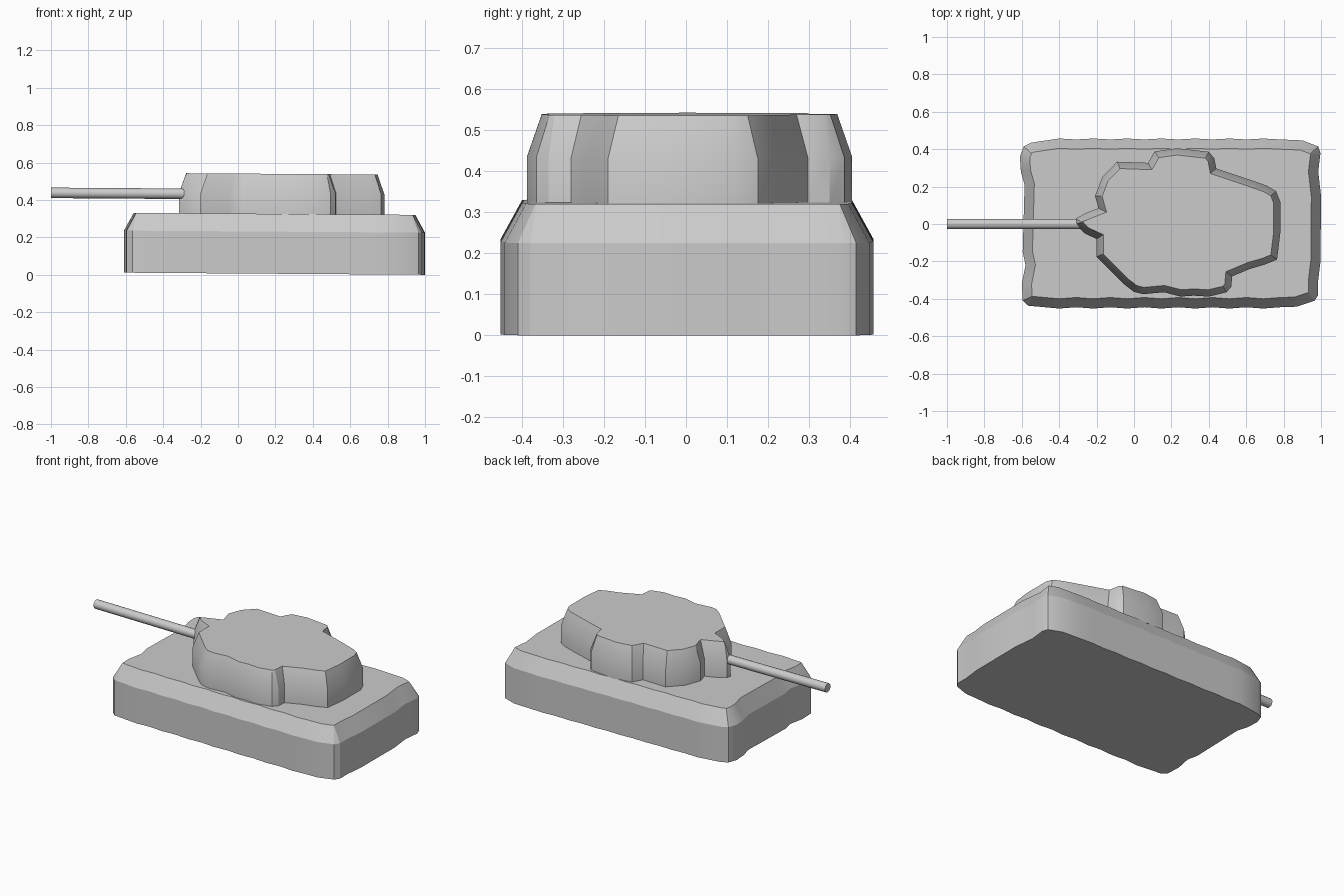
import bpy, bmesh, math
from mathutils import Vector

if "Cube" in bpy.data.objects:
    bpy.data.objects.remove(bpy.data.objects["Cube"])

TILT = 0.007  # the whole model sits very slightly nose-up


def lift(x, z):
    return z + TILT * (1 - x)


def inset(points, d):
    """Mitred inward offset of a counter-clockwise outline."""
    result = []
    n = len(points)
    for i in range(n):
        a, b, c = (Vector(points[k % n]) for k in (i - 1, i, i + 1))
        u, v = (b - a).normalized(), (c - b).normalized()
        n1, n2 = Vector((-u.y, u.x)), Vector((-v.y, v.x))
        m = n1 + n2
        result.append(b + m * (d / max(1 + n1.dot(n2), 0.5)))
    return result


def finish(name, bm, angle=28):
    bmesh.ops.recalc_face_normals(bm, faces=bm.faces)
    mesh = bpy.data.meshes.new(name)
    bm.to_mesh(mesh)
    bm.free()
    ob = bpy.data.objects.new(name, mesh)
    bpy.context.collection.objects.link(ob)
    bpy.ops.object.select_all(action='DESELECT')
    ob.select_set(True)
    bpy.context.view_layer.objects.active = ob
    bpy.ops.object.shade_smooth_by_angle(angle=math.radians(angle))
    return ob


def slab(name, outline, z0, z1, z2, d):
    """Vertical wall from z0 to z1, then a sloped edge up to a flat roof at z2."""
    bm = bmesh.new()
    levels = [(outline, z0), (outline, z1), (inset(outline, d), z2)]
    rings = [[bm.verts.new((p[0], p[1], lift(p[0], z))) for p in pts]
             for pts, z in levels]
    n = len(outline)
    for lo, hi in zip(rings, rings[1:]):
        for i in range(n):
            j = (i + 1) % n
            bm.faces.new((lo[i], lo[j], hi[j], hi[i]))
    bm.faces.new(rings[0][::-1])
    bm.faces.new(rings[-1])
    return finish(name, bm)


# Hull: rounded rectangle with gently rippled long sides
ripple = [-0.40 + 0.091 * i for i in range(14)]
hull = [(-0.595, -0.41), (-0.565, -0.437)]
hull += [(x, -0.452 + 0.007 * (i % 2)) for i, x in enumerate(ripple)]
hull += [(0.87, -0.442), (0.965, -0.41), (0.985, -0.38), (0.985, -0.30),
         (0.997, -0.20), (1.0, 0.15), (0.985, 0.28), (0.997, 0.38),
         (0.985, 0.415), (0.90, 0.447)]
hull += [(x, 0.457 - 0.005 * (i % 2)) for i, x in reversed(list(enumerate(ripple)))]
hull += [(-0.55, 0.435), (-0.59, 0.415), (-0.61, 0.36), (-0.605, 0.28), (-0.585, 0.21),
         (-0.595, -0.15), (-0.58, -0.22), (-0.60, -0.32)]
slab("hull", hull, 0.0, 0.225, 0.32, 0.052)

# Turret: irregular outline with a narrow mantlet nose at the front
turret = [(-0.315, 0.0), (-0.265, -0.05), (-0.20, -0.08), (-0.2, -0.175),
          (-0.05, -0.325), (0.0, -0.363), (0.05, -0.375), (0.16, -0.365),
          (0.25, -0.388), (0.32, -0.383), (0.40, -0.388), (0.495, -0.365),
          (0.52, -0.335), (0.525, -0.28), (0.62, -0.24), (0.70, -0.217),
          (0.765, -0.19), (0.782, -0.05), (0.782, 0.12), (0.76, 0.175),
          (0.71, 0.205), (0.62, 0.237), (0.44, 0.297), (0.43, 0.35),
          (0.40, 0.386), (0.23, 0.405), (0.11, 0.388), (0.075, 0.327),
          (-0.09, 0.333), (-0.17, 0.25), (-0.208, 0.15), (-0.19, 0.085),
          (-0.255, 0.06), (-0.31, 0.03)]
slab("turret", turret, 0.317, 0.43, 0.534, 0.036)

# Gun barrel
bm = bmesh.new()
r, a, b = 0.028, -1.0, -0.26
rings = [[bm.verts.new((x, r * math.cos(k * math.tau / 12),
                        lift(x, 0.424) + r * math.sin(k * math.tau / 12)))
          for k in range(12)] for x in (a, b)]
for k in range(12):
    j = (k + 1) % 12
    bm.faces.new((rings[0][k], rings[0][j], rings[1][j], rings[1][k]))
bm.faces.new(rings[0])
bm.faces.new(rings[1])
finish("gun_barrel", bm, 40)
